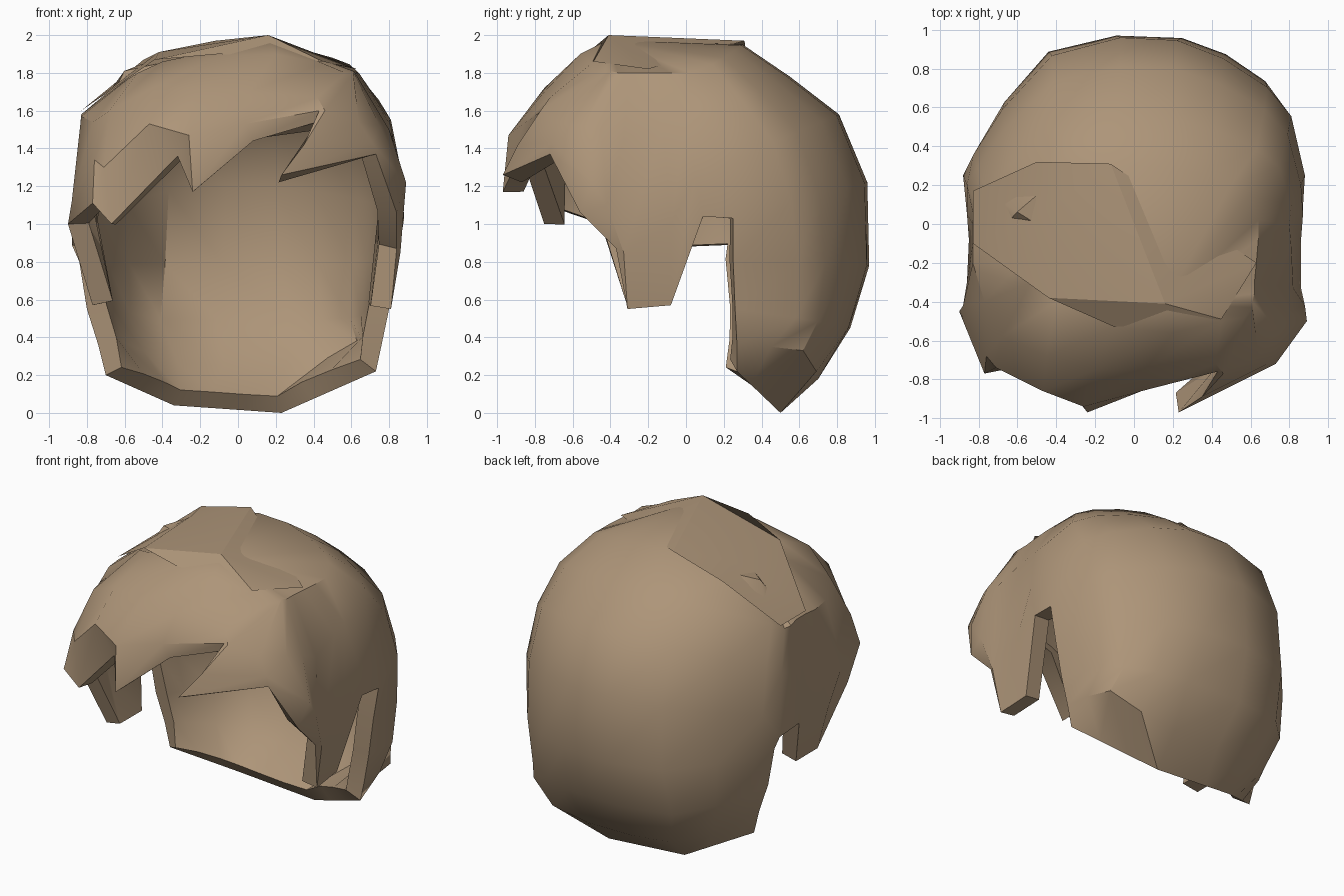
import bpy, bmesh, math

# Plan outline of the back from right to left (x and y as fractions)
PLAN = [(1, 0), (.92, .43), (.78, .64), (.52, .85), (.25, .98), (-.08, 1), (-.48, .87), (-.77, .48), (-.94, .15), (-1, 0)]
# Back rows: (z at middle, z at edge, half width, y at edge, y at middle, boxiness power)
BACK = [(.45, .55, .80, .26, .87, .75), (.78, .80, .84, .25, .97, .88), (1.22, 1.03, .88, .25, .96, 1),
        (1.58, 1.30, .86, .20, .81, 1), (1.78, 1.55, .81, .10, .55, 1), (1.95, 1.80, .64, .02, .30, 1)]
# Bottom hem corners and the row above it
HEM = [(.73, .27, .22), (.23, .5, 0), (-.34, .5, .04), (-.70, .27, .2)]
NAPE = [(.76, .27, .36), (.75, .45, .35), (.71, .62, .33), (.52, .69, .22), (.26, .70, .18),
        (-.08, .70, .18), (-.36, .68, .2), (-.58, .54, .27), (-.70, .36, .33), (-.74, .27, .36)]
LOW = 4          # rows below this index exist only at the back

# Front columns, each from hem to crown: right sideburn and side lock
RIGHT = [
    [(.87, .09, 1.04), (.87, .05, 1.25), (.80, 0, 1.55), (.64, -.08, 1.80)],
    [(.80, -.08, .57), (.86, -.08, 1.0), (.81, -.12, 1.52), (.63, -.2, 1.80)],
    [(.81, -.31, .55), (.86, -.33, .85), (.82, -.33, 1.45), (.62, -.3, 1.80)],
    [(.84, -.37, .87), (.88, -.42, 1.1), (.80, -.45, 1.50), (.62, -.36, 1.80)],
    [(.84, -.56, 1.06), (.89, -.5, 1.22), (.75, -.55, 1.52), (.61, -.4, 1.81)],
    [(.73, -.72, 1.37), (.71, -.71, 1.43), (.64, -.68, 1.54), (.61, -.43, 1.80)],
    [(.23, -.97, 1.26), (.35, -.89, 1.42), (.46, -.77, 1.60), (.57, -.48, 1.80)],
]
# Centre fringe with its pointed locks
FRINGE = [
    [(.42, -.74, 1.54), (.43, -.76, 1.60), (.42, -.72, 1.67), (.45, -.5, 1.85)],
    [(.08, -.84, 1.44), (.04, -.86, 1.53), (.06, -.75, 1.70), (.2, -.56, 1.90)],
    [(-.24, -.97, 1.17), (-.26, -.94, 1.47), (-.2, -.75, 1.72), (-.1, -.53, 1.89)],
    [(-.32, -.87, 1.36), (-.47, -.86, 1.53), (-.45, -.68, 1.72), (-.40, -.4, 1.86)],
    [(-.67, -.75, 1.0), (-.71, -.74, 1.3), (-.68, -.58, 1.60), (-.53, -.3, 1.80)],
]
# Left side lock and sideburn
LEFT = [
    [(-.77, -.77, 1.11), (-.76, -.68, 1.34), (-.77, -.4, 1.54), (-.58, -.2, 1.77)],
    [(-.90, -.45, 1.0), (-.88, -.42, 1.12), (-.83, -.2, 1.57), (-.61, -.1, 1.75)],
    [(-.77, -.31, .57), (-.86, -.30, .88), (-.83, -.1, 1.58), (-.62, 0, 1.74)],
    [(-.77, -.08, .57), (-.85, -.08, 1.0), (-.83, 0, 1.58), (-.64, .03, 1.74)],
    [(-.85, 0, .88), (-.86, .05, 1.25), (-.83, .06, 1.56), (-.65, .04, 1.73)],
]
# Overlapping top layer: back edge from left to right, inner points, front points
TOP = [(-.83, .17, 1.60), (-.5, .32, 1.87), (-.12, .31, 1.97), (.63, -.2, 1.82),
       (.16, -.41, 2.0), (-.44, -.38, 1.87), (-.42, .1, 1.91), (.45, -.49, 1.86), (-.1, -.53, 1.90), (-.83, -.1, 1.6)]
TOP_FACES = [(2, 4, 3), (2, 6, 4), (6, 5, 4), (1, 6, 2), (0, 6, 1), (0, 9, 6), (9, 5, 6), (3, 4, 7), (4, 5, 8, 7)]


def back_row(zm, ze, rx, ye, yb, p):
    return [(math.copysign(abs(c) ** p, c) * rx, ye + (yb - ye) * s ** p,
             ze + (zm - ze) * s ** (1.4 if zm > 1.9 else .9)) for c, s in PLAN]


def subdivide(pts, n):
    out = [pts[0]]
    for a, b in zip(pts, pts[1:]):
        out += [[a[k] + (b[k] - a[k]) * i / n for k in range(3)] for i in range(1, n + 1)]
    return out


def bridge(bm, lower, upper, closed):
    n = len(lower)
    for i in range(n if closed else n - 1):
        j = (i + 1) % n
        bm.faces.new((lower[i], lower[j], upper[j], upper[i]))


def finish(bm, name):
    mesh = bpy.data.meshes.new(name)
    bm.to_mesh(mesh)
    bm.free()
    ob = bpy.data.objects.new(name, mesh)
    bpy.context.collection.objects.link(ob)
    mesh.materials.append(mat)
    bpy.ops.object.select_all(action='DESELECT')
    bpy.context.view_layer.objects.active = ob
    ob.select_set(True)
    return ob


mat = bpy.data.materials.new("tan_hair")
mat.diffuse_color = (.42, .30, .19, 1)

bm = bmesh.new()
rows = [[bm.verts.new(p) for p in r] for r in [subdivide(HEM, 3), NAPE] + [back_row(*r) for r in BACK]]
rows = rows[:2] + rows[2:]
rows[LOW][-1].co.z = .89      # lower notch on the left
rows[-1][-1].co.z = 1.73      # lower left shoulder of the crown

# Lower back of the head
for a, b in zip(rows[:LOW], rows[1:LOW + 1]):
    bridge(bm, a, b, False)

# Upper rings: back rows continued round the front from left to right
columns = [[bm.verts.new(p) for p in c] for c in reversed(RIGHT + FRINGE + LEFT)]
rings = [rows[LOW + k] + [c[k] for c in columns] for k in range(4)]
for a, b in zip(rings, rings[1:]):
    bridge(bm, a, b, True)

# Crown
apex = bm.verts.new((.16, -.41, 1.975))
top = rings[-1]
for i in range(len(top)):
    bm.faces.new((top[i], top[(i + 1) % len(top)], apex))
hair = finish(bm, "hair")

# Inward thickness with a closed hem
mod = hair.modifiers.new("thickness", 'SOLIDIFY')
mod.thickness = .11
mod.offset = -1
bpy.ops.object.modifier_apply(modifier=mod.name)
bpy.ops.object.shade_smooth_by_angle(angle=math.radians(35))

# Top layer
bm = bmesh.new()
v = [bm.verts.new(p) for p in TOP]
for f in TOP_FACES:
    bm.faces.new([v[i] for i in f])
bmesh.ops.recalc_face_normals(bm, faces=bm.faces)
if sum(f.normal.z for f in bm.faces) < 0:
    bmesh.ops.reverse_faces(bm, faces=bm.faces)
finish(bm, "top_layer")
bpy.ops.object.shade_smooth_by_angle(angle=math.radians(25))
